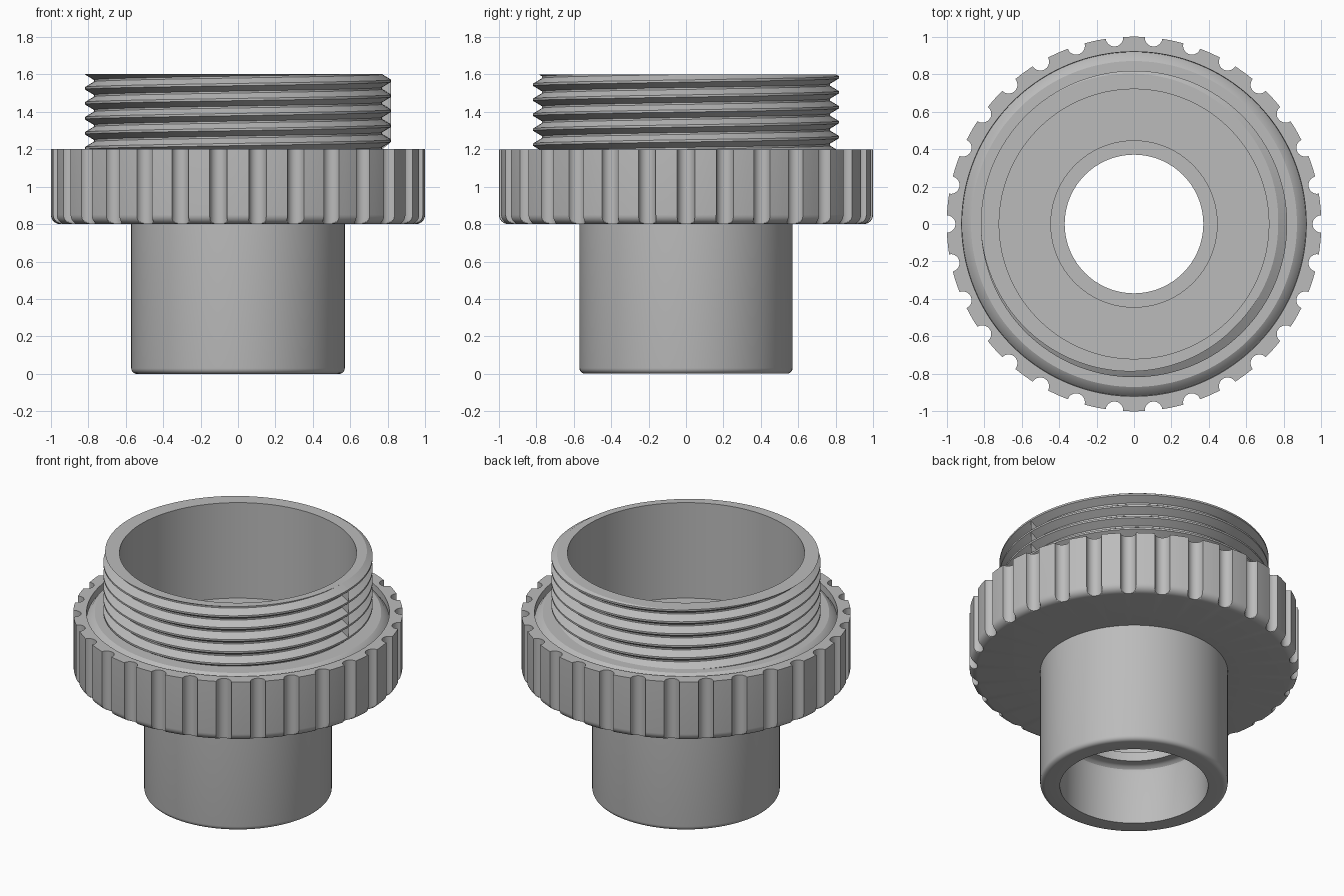
import bpy
import bmesh
from math import sin, cos, pi, tau, hypot, atan2, radians

cube = bpy.data.objects.get("Cube")
if cube:
    bpy.data.objects.remove(cube, do_unlink=True)

grey = bpy.data.materials.new("plain grey")
grey.use_nodes = True
grey.diffuse_color = (0.5, 0.5, 0.5, 1)
grey.node_tree.nodes["Principled BSDF"].inputs["Base Color"].default_value = (0.5, 0.5, 0.5, 1)


def skin(name, columns):
    """Skin a ring of columns, each an angle with its own (radius, height) profile."""
    bm = bmesh.new()
    grid = [[bm.verts.new((r * cos(a), r * sin(a), z)) for r, z in prof]
            for a, prof in columns]
    for left, right in zip(grid, grid[1:] + grid[:1]):
        for j in range(len(left) - 1):
            bm.faces.new((left[j], right[j], right[j + 1], left[j + 1]))
    bmesh.ops.remove_doubles(bm, verts=bm.verts, dist=1e-5)
    mesh = bpy.data.meshes.new(name)
    bm.to_mesh(mesh)
    bm.free()
    mesh.materials.append(grey)
    obj = bpy.data.objects.new(name, mesh)
    bpy.context.collection.objects.link(obj)
    bpy.ops.object.select_all(action='DESELECT')
    obj.select_set(True)
    bpy.context.view_layer.objects.active = obj
    bpy.ops.object.shade_smooth_by_angle(angle=radians(30))
    return obj


def fillet(r, z, size, steps=5):
    """Quarter round from a flat underside into an upright wall at radius r."""
    return [(r - size + size * sin(t), z + size - size * cos(t))
            for t in (i * pi / 2 / steps for i in range(steps + 1))]


# Hollow tube: wide upper bore, floor, narrow bore with inner lip, outer barrel
SEGMENTS = 120
bore = [(0.72, 1.6), (0.72, 0.96), (0.444, 0.96), (0.444, 0.45), (0.37, 0.45),
        (0.37, 0.39), (0.41, 0.39), (0.43, 0.385), (0.445, 0.372), (0.45, 0.355), (0.45, 0)]
barrel = bore + fillet(0.57, 0, 0.03) + [(0.57, 0.81)]
skin("tube", [(i * tau / SEGMENTS, barrel) for i in range(SEGMENTS)])

# Grip collar: rounded lower edge, scalloped rim, grooved top
NOTCHES, NOTCH_R, ARC = 30, 0.047, 10
rim = [(0.56, 0.8)] + fillet(1, 0.8, 0.05, 7) + [(1, 1.2)]
top = [(0.92, 1.2), (0.918, 1.155), (0.895, 1.185), (0.87, 1.2), (0.74, 1.2)]
columns = []
for k in range(NOTCHES):
    base = k * tau / NOTCHES
    outline = []
    for i in range(ARC + 1):
        t = i * pi / ARC
        x, y = 1 - NOTCH_R * sin(t), -NOTCH_R * cos(t)
        outline.append((atan2(y, x), hypot(x, y)))
    edge = outline[-1][0]
    land = tau / NOTCHES - 2 * edge
    outline += [(edge + land * f / 3, 1) for f in (1, 2)]
    columns += [(base + a, [(min(r, limit), z) for r, z in rim] + top)
                for a, limit in outline]
skin("grip_collar", columns)

# Screw thread: one helical ridge trimmed flat at both ends, closed by the rim
PITCH, LOW, HIGH, CREST, ROOT = 0.08, 1.2, 1.6, 0.818, 0.77


def thread_column(angle):
    start = 1.325 + PITCH * angle / tau
    prof = []
    for k in range(-4, 6):
        for offset in (-0.035, -0.006, 0.006, 0.035):
            z = min(max(start + k * PITCH + offset, LOW), HIGH)
            d = abs((z - start + PITCH / 2) % PITCH - PITCH / 2)
            slope = min(max((d - 0.006) / 0.029, 0), 1)
            prof.append((CREST + (ROOT - CREST) * slope, z))
    return prof + [(0.72, HIGH)]


skin("screw_thread", [(i * tau / SEGMENTS, thread_column(i * tau / SEGMENTS))
                      for i in range(SEGMENTS + 1)])
